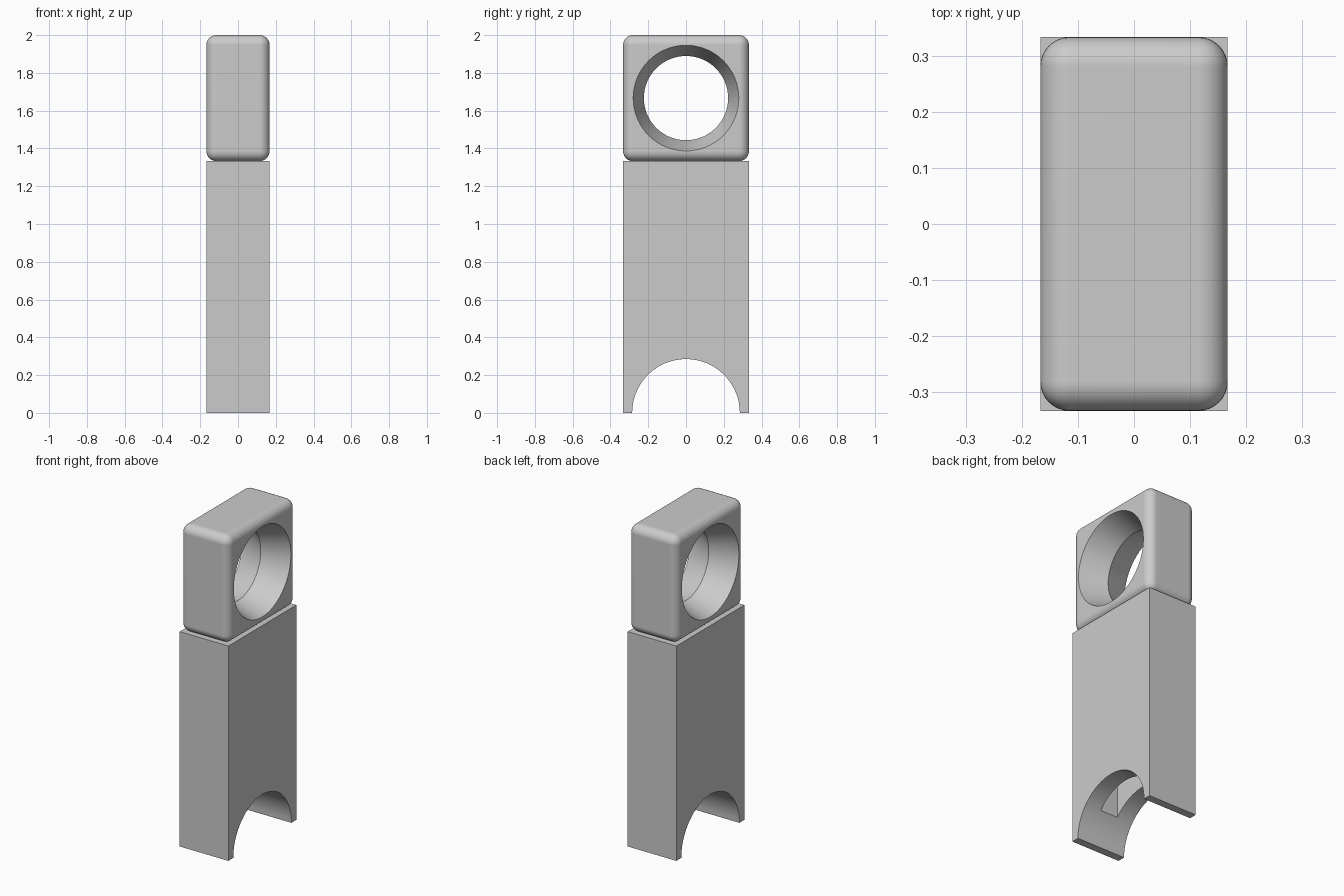
import bpy, bmesh
from math import pi
from mathutils import Matrix, Vector

cube = bpy.data.objects.get("Cube")
if cube:
    bpy.data.objects.remove(cube, do_unlink=True)

HALF_X, HALF_Y = 0.167, 0.333
BODY_TOP, TOP = 1.333, 2.0

grey = bpy.data.materials.new("light grey")
grey.use_nodes = True
colour = (0.6, 0.6, 0.6, 1)
grey.diffuse_color = colour
grey.node_tree.nodes["Principled BSDF"].inputs["Base Color"].default_value = colour


def make_object(name, bm):
    mesh = bpy.data.meshes.new(name)
    bm.to_mesh(mesh)
    bm.free()
    mesh.materials.append(grey)
    obj = bpy.data.objects.new(name, mesh)
    bpy.context.collection.objects.link(obj)
    return obj


def block(name, half_x, half_y, bottom, top):
    bm = bmesh.new()
    size = Vector((2 * half_x, 2 * half_y, top - bottom))
    place = Matrix.Translation((0, 0, (bottom + top) / 2)) @ Matrix.Diagonal(size).to_4x4()
    bmesh.ops.create_cube(bm, size=1, matrix=place)
    return make_object(name, bm)


def bore(name, radius, z, waist=None):
    """Cylinder along x, optionally narrowed at its middle."""
    bm = bmesh.new()
    place = Matrix.Translation((0, 0, z)) @ Matrix.Rotation(pi / 2, 4, 'Y')
    bmesh.ops.create_cone(bm, cap_ends=True, segments=64, radius1=radius,
                          radius2=radius, depth=0.4, matrix=place)
    if waist:
        bmesh.ops.bisect_plane(bm, geom=bm.verts[:] + bm.edges[:] + bm.faces[:],
                               plane_co=(0, 0, z), plane_no=(1, 0, 0))
        for v in bm.verts:
            if abs(v.co.x) < 0.01:
                v.co.y *= waist / radius
                v.co.z = z + (v.co.z - z) * waist / radius
    return make_object(name, bm)


def apply(obj, mod):
    bpy.context.view_layer.objects.active = obj
    bpy.ops.object.modifier_apply(modifier=mod.name)


def cut(obj, cutter):
    cutter.hide_render = True
    mod = obj.modifiers.new("cut", 'BOOLEAN')
    mod.operation = 'DIFFERENCE'
    mod.solver = 'EXACT'
    mod.object = cutter
    apply(obj, mod)
    bpy.data.objects.remove(cutter, do_unlink=True)


def smooth(obj):
    bpy.ops.object.select_all(action='DESELECT')
    obj.select_set(True)
    bpy.context.view_layer.objects.active = obj
    bpy.ops.object.shade_smooth_by_angle(angle=pi / 6)
    mod = obj.modifiers.new("clean normals", 'WEIGHTED_NORMAL')
    mod.keep_sharp = True


# Tall body with an arched foot and a slot rising from the arch
body = block("body", HALF_X, HALF_Y, 0, BODY_TOP)
cut(body, bore("arch_cutter", 0.285, 0))
cut(body, block("slot_cutter", 0.06, 0.215, 0.1, 1.22))
smooth(body)

# Rounded head with a through hole flaring out to both sides
head = block("head", HALF_X, HALF_Y, BODY_TOP, TOP)
rounding = head.modifiers.new("rounding", 'BEVEL')
rounding.width = 0.052
rounding.segments = 8
apply(head, rounding)
cut(head, bore("hole_cutter", 0.291, (BODY_TOP + TOP) / 2, waist=0.223))
smooth(head)
